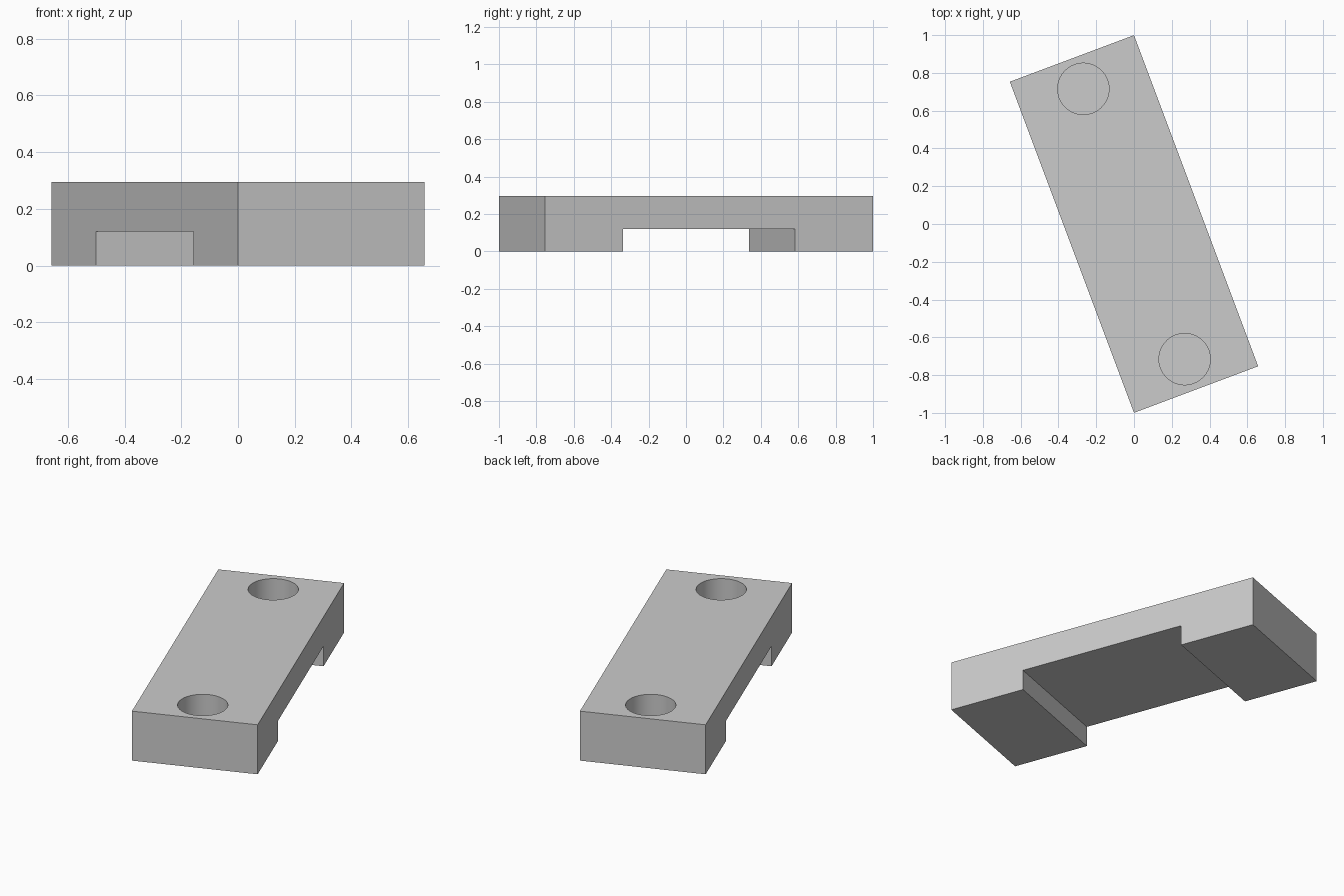
import bpy
import bmesh
from math import radians
from mathutils import Matrix

cube = bpy.data.objects.get("Cube")
if cube:
    bpy.data.objects.remove(cube, do_unlink=True)

LENGTH, WIDTH, HEIGHT = 1.872, 0.702, 0.295
NOTCH_HALF, NOTCH_HEIGHT = 0.491, 0.12
HOLE_RADIUS, HOLE_OFFSET, HOLE_DEPTH = 0.136, 0.764, 0.21
TURN = Matrix.Rotation(radians(20.55), 4, "Z")

grey = bpy.data.materials.new("plain grey")
grey.use_nodes = True
grey.diffuse_color = (0.6, 0.6, 0.6, 1)
grey.node_tree.nodes["Principled BSDF"].inputs["Base Color"].default_value = (0.6, 0.6, 0.6, 1)


def make_object(name, bm):
    bmesh.ops.recalc_face_normals(bm, faces=bm.faces)
    mesh = bpy.data.meshes.new(name)
    bm.to_mesh(mesh)
    bm.free()
    mesh.materials.append(grey)
    obj = bpy.data.objects.new(name, mesh)
    bpy.context.collection.objects.link(obj)
    return obj


# Bridge block: side profile with a channel underneath, extruded across the width
half = LENGTH / 2
right_side = [(NOTCH_HALF, NOTCH_HEIGHT), (NOTCH_HALF, 0), (half, 0), (half, HEIGHT)]
profile = right_side + [(-y, z) for y, z in reversed(right_side)]
bm = bmesh.new()
face = bm.faces.new([bm.verts.new((-WIDTH / 2, y, z)) for y, z in profile])
extruded = bmesh.ops.extrude_face_region(bm, geom=[face])["geom"]
verts = [v for v in extruded if isinstance(v, bmesh.types.BMVert)]
bmesh.ops.translate(bm, verts=verts, vec=(WIDTH, 0, 0))
bm.transform(TURN)
block = make_object("bridge_block", bm)

# Blind round sockets, one in the top of each end
bm = bmesh.new()
for side in (-1, 1):
    place = Matrix.Translation((0, side * HOLE_OFFSET, HEIGHT))
    bmesh.ops.create_cone(bm, cap_ends=True, segments=64, radius1=HOLE_RADIUS,
                          radius2=HOLE_RADIUS, depth=2 * HOLE_DEPTH, matrix=place)
bm.transform(TURN)
cutter = make_object("socket_cutter", bm)
cutter.hide_render = True

cut = block.modifiers.new("sockets", "BOOLEAN")
cut.operation = "DIFFERENCE"
cut.solver = "EXACT"
cut.object = cutter

bpy.ops.object.select_all(action="DESELECT")
block.select_set(True)
bpy.context.view_layer.objects.active = block
bpy.ops.object.modifier_apply(modifier=cut.name)
bpy.data.objects.remove(cutter, do_unlink=True)
bpy.ops.object.shade_smooth_by_angle(angle=radians(30))
